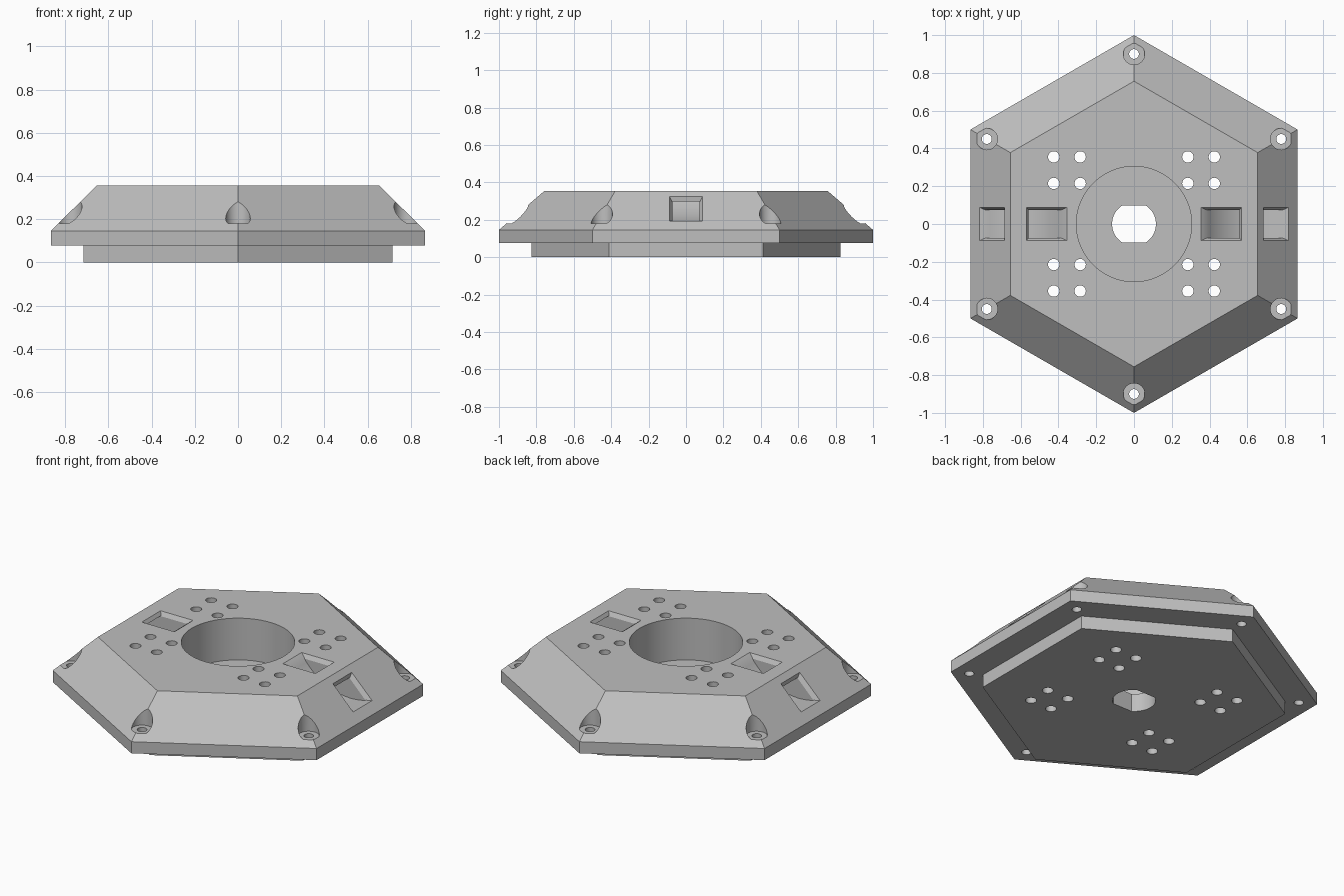
import bpy, bmesh
from math import cos, sin, pi, asin

if "Cube" in bpy.data.objects:
    bpy.data.objects.remove(bpy.data.objects["Cube"])

TOP = 0.355      # height of the upper face
EDGE = 0.655     # half width of the upper face


def loft(bm, loops):
    """Closed solid through matching point loops, capped at both ends."""
    rings = [[bm.verts.new(p) for p in loop] for loop in loops]
    n = len(rings[0])
    faces = [bm.faces.new(rings[0]), bm.faces.new(rings[-1])]
    for a, b in zip(rings, rings[1:]):
        for i in range(n):
            j = (i + 1) % n
            faces.append(bm.faces.new((a[i], a[j], b[j], b[i])))
    bmesh.ops.recalc_face_normals(bm, faces=faces)


def circle(x, y, z, r, n, turn=0.0):
    return [(x + r * cos(turn + 2 * pi * i / n),
             y + r * sin(turn + 2 * pi * i / n), z) for i in range(n)]


def cylinder(bm, x, y, r, z0, z1, n=32):
    loft(bm, [circle(x, y, z0, r, n), circle(x, y, z1, r, n)])


def make_object(name, bm):
    mesh = bpy.data.meshes.new(name)
    bm.to_mesh(mesh)
    bm.free()
    obj = bpy.data.objects.new(name, mesh)
    bpy.context.collection.objects.link(obj)
    return obj


def cut(body, bm, name):
    cutter = make_object(name, bm)
    cutter.hide_render = True
    mod = body.modifiers.new(name, "BOOLEAN")
    mod.operation = "DIFFERENCE"
    mod.solver = "EXACT"
    mod.object = cutter
    bpy.context.view_layer.objects.active = body
    bpy.ops.object.modifier_apply(modifier=mod.name)
    bpy.data.objects.remove(cutter)


def tunnel(bm, side):
    """Curved strap passage from the upper face to the sloped side."""
    cx, cz, steps = 0.688, 0.553, 32
    arc = [pi + pi * i / steps for i in range(steps + 1)]
    profile = [(cx + 0.375 * cos(a), cz + 0.375 * sin(a)) for a in arc]
    profile += [(cx + 0.255 * cos(a), cz + 0.255 * sin(a)) for a in reversed(arc)]
    loft(bm, [[(side * x, y, z) for x, z in profile] for y in (-0.073, 0.073)])


def flare(bm, side, outer, inner, place):
    """Tapered mouth; outer and inner are (start, end, half width) spans."""
    depth = 0.025
    loops = []
    for d in (-0.01, depth):
        k = d / depth
        u0, u1, w = [o + (i - o) * k for o, i in zip(outer, inner)]
        loop = []
        for u, y in ((u0, -w), (u1, -w), (u1, w), (u0, w)):
            x, z = place(u, d)
            loop.append((side * x, y, z))
        loops.append(loop)
    loft(bm, loops)


def on_top(u, d):
    return u, TOP - d


def on_slope(u, d):
    return EDGE + u - d * 0.707, TOP - u - d * 0.707


# Hexagonal body: foot, flange and sloped upper part
bm = bmesh.new()
levels = [(0.826, 0), (0.826, 0.077), (1, 0.077), (1, 0.146), (0.756, TOP)]
loft(bm, [circle(0, 0, z, r, 6, pi / 6) for r, z in levels])
body = make_object("hexagonal_mount", bm)

corners = [(0.9 * cos(a), 0.9 * sin(a)) for a in (pi / 6 + i * pi / 3 for i in range(6))]

# Main bore, corner counterbores, hole clusters and strap tunnels
bm = bmesh.new()
cylinder(bm, 0, 0, 0.305, 0.107, 0.6, 72)
for x, y in corners:
    cylinder(bm, x, y, 0.057, 0.18, 0.6)
for x in (-0.425, -0.285, 0.285, 0.425):
    for y in (-0.355, -0.215, 0.215, 0.355):
        cylinder(bm, x, y, 0.03, -0.2, 0.6, 24)
for side in (1, -1):
    tunnel(bm, side)
cut(body, bm, "wide_cuts")

# Shaft hole with two flats, screw holes and tunnel mouths
bm = bmesh.new()
radius, flat = 0.116, 0.097
limit = asin(flat / radius)
outline = []
for start in (0, pi):
    for i in range(17):
        a = start - limit + 2 * limit * i / 16
        outline.append((radius * cos(a), radius * sin(a)))
loft(bm, [[(x, y, z) for x, y in outline] for z in (-0.2, 0.2)])
for x, y in corners:
    cylinder(bm, x, y, 0.026, -0.2, 0.25, 24)
for side in (1, -1):
    flare(bm, side, (0.356, 0.57, 0.088), (0.39, 0.555, 0.072), on_top)
    flare(bm, side, (0.03, 0.162, 0.088), (0.044, 0.145, 0.072), on_slope)
cut(body, bm, "narrow_cuts")

# Single grey finish
grey = bpy.data.materials.new("plain_grey")
grey.use_nodes = True
colour = (0.52, 0.52, 0.52, 1)
grey.diffuse_color = colour
grey.node_tree.nodes["Principled BSDF"].inputs["Base Color"].default_value = colour
body.data.materials.clear()
body.data.materials.append(grey)
for face in body.data.polygons:
    face.material_index = 0

# Smooth bores, crisp edges
bpy.ops.object.select_all(action="DESELECT")
body.select_set(True)
bpy.context.view_layer.objects.active = body
bpy.ops.object.shade_smooth_by_angle(angle=pi / 6)
